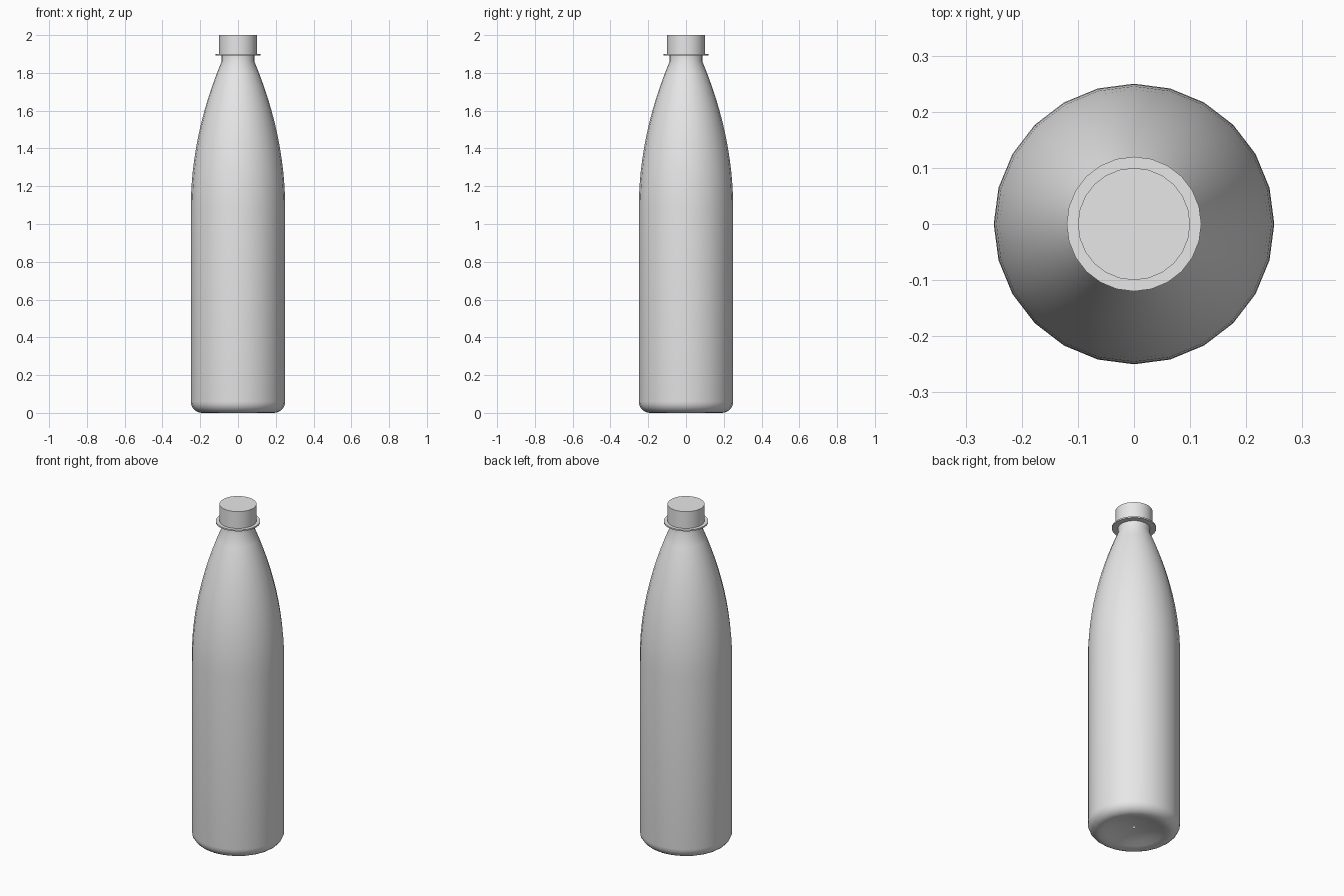
import bpy
import bmesh
import math

if "Cube" in bpy.data.objects:
    bpy.data.objects.remove(bpy.data.objects["Cube"], do_unlink=True)

SIDES = 24

# Single plain grey
grey = bpy.data.materials.new("light_grey")
grey.use_nodes = True
grey.diffuse_color = (0.8, 0.8, 0.8, 1)
grey.node_tree.nodes["Principled BSDF"].inputs["Base Color"].default_value = (0.8, 0.8, 0.8, 1)


def lathe(name, profile, angle=35):
    """Spin a (radius, height) profile, listed from bottom to top, around z."""
    bm = bmesh.new()
    rows = []
    for r, z in profile:
        rows.append([bm.verts.new((r * math.cos(math.tau * i / SIDES),
                                   r * math.sin(math.tau * i / SIDES), z))
                     for i in range(SIDES)])
    for low, high in zip(rows, rows[1:]):
        for i in range(SIDES):
            j = (i + 1) % SIDES
            bm.faces.new((low[i], low[j], high[j], high[i]))
    bmesh.ops.remove_doubles(bm, verts=bm.verts[:], dist=1e-5)
    mesh = bpy.data.meshes.new(name)
    bm.to_mesh(mesh)
    bm.free()
    mesh.materials.append(grey)
    obj = bpy.data.objects.new(name, mesh)
    bpy.context.collection.objects.link(obj)
    bpy.ops.object.select_all(action='DESELECT')
    obj.select_set(True)
    bpy.context.view_layer.objects.active = obj
    bpy.ops.object.shade_smooth_by_angle(angle=math.radians(angle))
    return obj


# Bottle body: domed-in base with a pinhole, rounded heel, straight wall, tapering shoulder, neck
base = [(0.008, 0.035), (0.06, 0.032), (0.12, 0.02), (0.16, 0.008)]
heel = [(0.19 + 0.06 * math.sin(a), 0.06 - 0.06 * math.cos(a))
        for a in (math.radians(15 * k) for k in range(7))]
shoulder = [(0.25 - 0.163 * (k / 12) ** 2, 1.08 + 0.78 * k / 12) for k in range(13)]
neck = [(0.087, 1.895)]
lathe("bottle_body", base + heel + shoulder + neck)

# Thin collar below the cap
lathe("neck_collar", [(0.08, 1.892), (0.12, 1.892), (0.12, 1.9), (0.08, 1.9)])

# Screw cap
lathe("cap", [(0.0, 1.899), (0.1, 1.899), (0.1, 2.0), (0.0, 2.0)])
